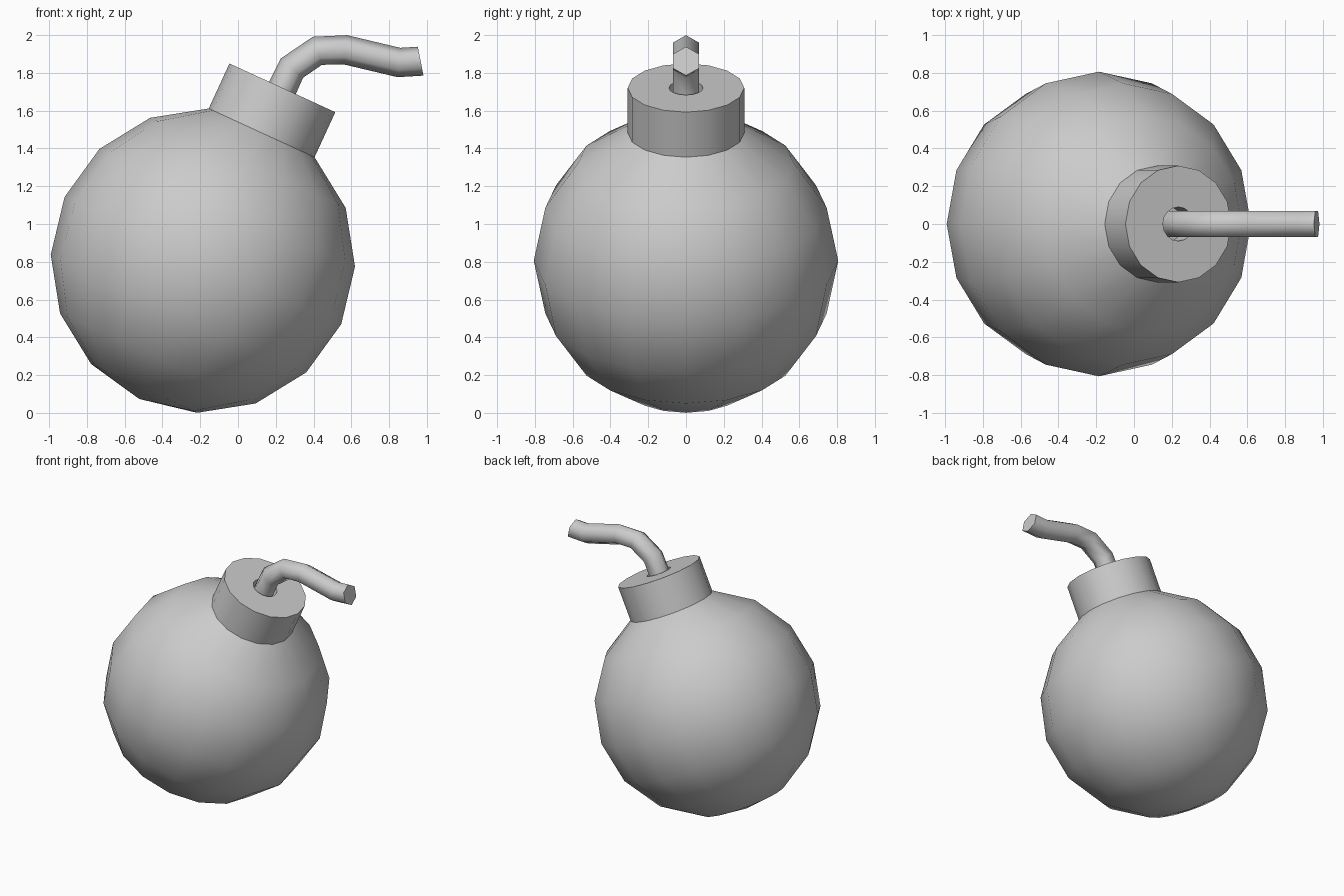
import bpy, bmesh
from math import sin, cos, pi, radians
from mathutils import Vector, Matrix

cube = bpy.data.objects.get("Cube")
if cube:
    bpy.data.objects.remove(cube, do_unlink=True)

grey = bpy.data.materials.new("plain grey")
grey.use_nodes = True
grey.diffuse_color = (0.6, 0.6, 0.6, 1)
grey.node_tree.nodes["Principled BSDF"].inputs["Base Color"].default_value = grey.diffuse_color


def finish(bm, name, angle):
    """Turn a bmesh into a smooth shaded object with sharp corners."""
    bmesh.ops.recalc_face_normals(bm, faces=bm.faces)
    mesh = bpy.data.meshes.new(name)
    bm.to_mesh(mesh)
    bm.free()
    mesh.materials.append(grey)
    obj = bpy.data.objects.new(name, mesh)
    bpy.context.collection.objects.link(obj)
    bpy.ops.object.select_all(action='DESELECT')
    obj.select_set(True)
    bpy.context.view_layer.objects.active = obj
    bpy.ops.object.shade_smooth_by_angle(angle=radians(angle))
    return obj


# Body: round shell, raised collar and recessed fuse hole, turned as one profile
R, SIDES, TILT = 0.806, 16, radians(24.7)
COLLAR_TOP, HOLE = 1.007, 0.09
profile = [(R * sin(pi * i / 8), R * cos(pi * i / 8)) for i in range(8, 0, -1)]
profile += [(profile[-1][0], COLLAR_TOP), (HOLE, COLLAR_TOP), (HOLE, 0.88), (0, 0.88)]

bm = bmesh.new()
verts = [bm.verts.new((r, 0, z)) for r, z in profile]
edges = [bm.edges.new(pair) for pair in zip(verts, verts[1:])]
bmesh.ops.spin(bm, geom=verts + edges, cent=(0, 0, 0), axis=(0, 0, 1),
               angle=2 * pi, steps=SIDES, use_duplicate=False)
bmesh.ops.remove_doubles(bm, verts=bm.verts, dist=0.0005)
bmesh.ops.transform(bm, verts=bm.verts,
                    matrix=Matrix.Translation((-0.186, 0, R)) @ Matrix.Rotation(TILT, 4, 'Y'))
finish(bm, "body_with_collar", 30)

# Fuse: six-sided cord swept along a bent path
path = [Vector((x, 0, z)) for x, z in
        [(0.185, 1.61), (0.235, 1.72), (0.285, 1.825), (0.42, 1.917),
         (0.57, 1.922), (0.852, 1.855), (0.967, 1.862)]]
bm = bmesh.new()
rings = []
for i, p in enumerate(path):
    before = (p - path[i - 1]).normalized() if i else Vector()
    after = (path[i + 1] - p).normalized() if i + 1 < len(path) else Vector()
    t = (before + after).normalized()
    if i + 1 == len(path):
        t = Vector((0.98, 0, 0.19))
    up, side = Vector((-t.z, 0, t.x)), Vector((0, 1, 0))
    rings.append([bm.verts.new(p + 0.078 * (up * cos(k * pi / 3) + side * sin(k * pi / 3)))
                  for k in range(6)])
for a, b in zip(rings, rings[1:]):
    for k in range(6):
        n = (k + 1) % 6
        bm.faces.new((a[k], a[n], b[n], b[k]))
bm.faces.new(rings[0])
bm.faces.new(rings[-1])
finish(bm, "fuse", 65)
